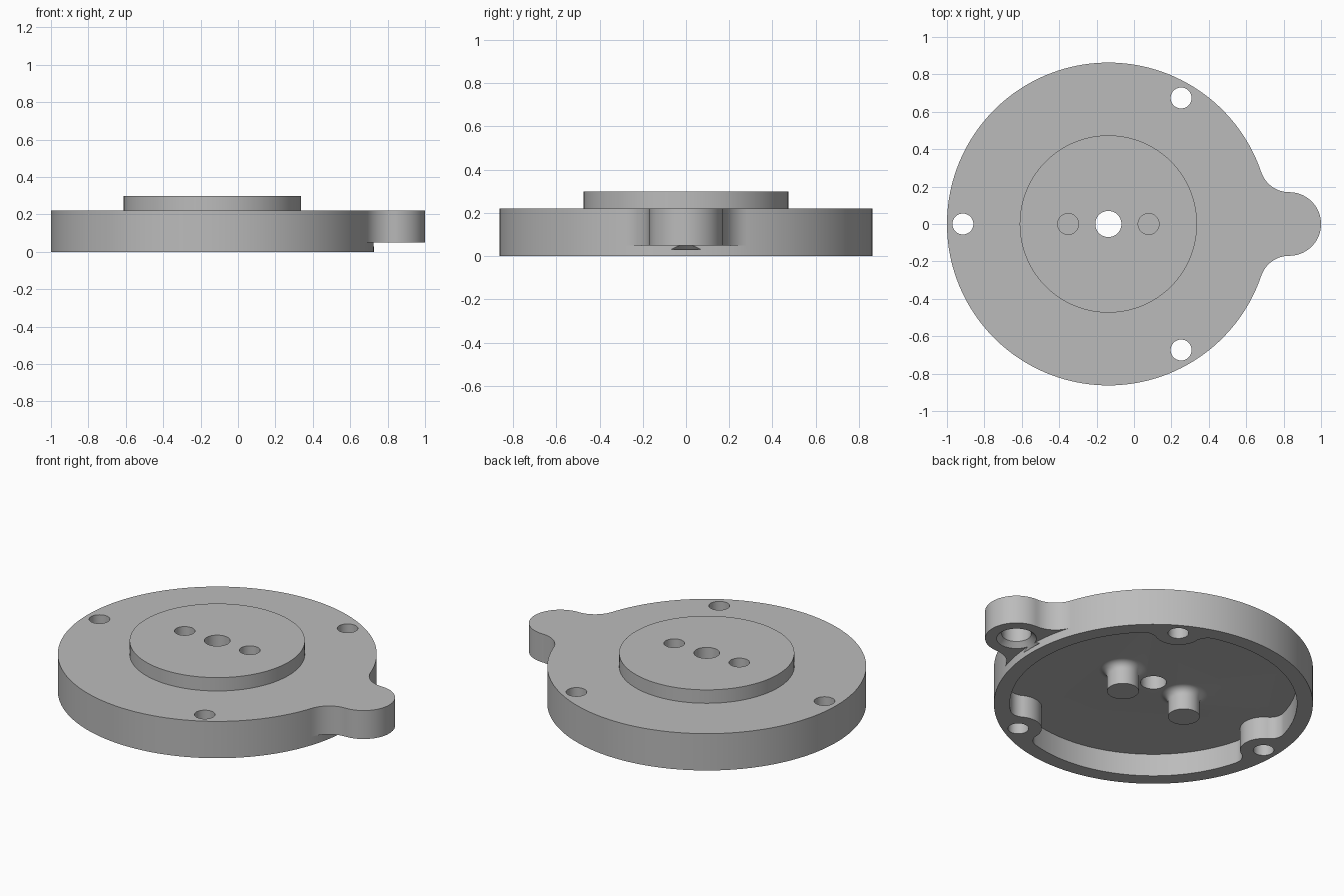
import bpy, bmesh
from math import acos, atan2, cos, sin, pi, tau

cube = bpy.data.objects.get("Cube")
if cube:
    bpy.data.objects.remove(cube, do_unlink=True)

CX = -0.137                     # axis of the round body
R, TOP, BOSS_TOP = 0.863, 0.22, 0.30
INNER, FLOOR = 0.777, 0.134     # underside recess
BOLT_RADIUS = 0.778
EAR_DIST, EAR_Z = 0.967, 0.05
PIN_OFFSET = 0.215

grey = bpy.data.materials.new("plain grey")
grey.use_nodes = True
colour = (0.5, 0.5, 0.5, 1)
grey.diffuse_color = colour
grey.node_tree.nodes["Principled BSDF"].inputs["Base Color"].default_value = colour


def polar(angle, radius=1):
    return complex(cos(angle), sin(angle)) * radius


def arc(centre, radius, a, b, n):
    return [centre + polar(a + (b - a) * i / n, radius) for i in range(n + 1)]


def finish(bm, name):
    bmesh.ops.recalc_face_normals(bm, faces=bm.faces)
    mesh = bpy.data.meshes.new(name)
    bm.to_mesh(mesh)
    bm.free()
    mesh.materials.append(grey)
    ob = bpy.data.objects.new(name, mesh)
    bpy.context.collection.objects.link(ob)
    return ob


def stack(name, rings):
    """Closed solid from a list of (outline points, z)."""
    bm = bmesh.new()
    loops = [[bm.verts.new((p.real + CX, p.imag, z)) for p in pts] for pts, z in rings]
    n = len(loops[0])
    for low, high in zip(loops, loops[1:]):
        for i in range(n):
            j = (i + 1) % n
            bm.faces.new((low[i], low[j], high[j], high[i]))
    bm.faces.new(loops[0][::-1])
    bm.faces.new(loops[-1])
    return finish(bm, name)


def lathe(name, profile, centre=0j, n=48):
    return stack(name, [(arc(centre, r, 0, tau, n)[:-1], z) for r, z in profile])


def blended_lobe(dist, fillet_dist, r, f, outside):
    """Round lobe at distance dist, joined to the big circle by fillets."""
    phi = acos((fillet_dist**2 + dist**2 - (r + f)**2) / (2 * fillet_dist * dist))
    c = polar(-phi, fillet_dist)
    beta = atan2(-c.imag, dist - c.real)
    start = pi - phi if outside else -phi
    middle = beta - pi if outside else beta + pi
    first = arc(c, f, start, beta, 14)
    lobe = arc(dist, r, middle, -middle if outside else pi - beta, 40)
    last = [p.conjugate() for p in reversed(first)]
    return first + lobe[1:-1] + last, phi


def boolean(target, tool, operation):
    mod = target.modifiers.new(operation.lower(), 'BOOLEAN')
    mod.operation, mod.solver, mod.object = operation, 'EXACT', tool
    bpy.context.view_layer.objects.active = target
    bpy.ops.object.modifier_apply(modifier=mod.name)
    bpy.data.objects.remove(tool, do_unlink=True)


# Round body with raised central boss
BOSS = 0.474
housing = lathe("housing", [(R, 0), (R, TOP), (BOSS, TOP), (BOSS, BOSS_TOP)], n=160)

# Side ear, blended into the body
EAR_FILLET = 0.158
ear_outline, _ = blended_lobe(EAR_DIST, R + EAR_FILLET, 0.17, EAR_FILLET, True)
ear_outline += [0.76 + 0.2j, 0.76 - 0.2j]
boolean(housing, stack("ear", [(ear_outline, EAR_Z), (ear_outline, TOP)]), 'UNION')

# Underside recess, leaving three screw lugs on the rim
LUG_FILLET = 0.08
lug, phi = blended_lobe(BOLT_RADIUS, INNER - LUG_FILLET, 0.127, LUG_FILLET, False)
bolt_angles = [pi / 3, pi, pi * 5 / 3]
recess = []
for t in bolt_angles:
    recess += [p * polar(t) for p in lug]
    recess += arc(0, INNER, t + phi, t + tau / 3 - phi, 44)[1:-1]
boolean(housing, stack("recess_cutter", [(recess, -0.1), (recess, FLOOR)]), 'DIFFERENCE')

# Two hollow pins with flared roots hanging from the recess floor
PIN, FLARE = 0.086, 0.044
root = arc(complex(PIN + FLARE, FLOOR - FLARE), FLARE, pi / 2, pi, 8)
pin_profile = [(PIN + FLARE, FLOOR + 0.04)] + [(p.real, p.imag) for p in root] + [(PIN, 0)]
for side in (-1, 1):
    at = complex(side * PIN_OFFSET, 0)
    boolean(housing, lathe("pin", pin_profile, at), 'UNION')
    boolean(housing, lathe("pin_hole_cutter", [(0.056, 0.06), (0.056, 0.4)], at), 'DIFFERENCE')

# Through holes: centre and three screws
boolean(housing, lathe("centre_cutter", [(0.07, -0.1), (0.07, 0.4)]), 'DIFFERENCE')
for t in bolt_angles:
    cutter = lathe("screw_cutter", [(0.056, -0.1), (0.056, 0.4)], polar(t, BOLT_RADIUS))
    boolean(housing, cutter, 'DIFFERENCE')

# Blind chamfered socket under the ear
socket = [(0.128, EAR_Z - 0.02), (0.108, EAR_Z), (0.08, EAR_Z + 0.028), (0.08, TOP - 0.04)]
boolean(housing, lathe("socket_cutter", socket, complex(EAR_DIST, 0)), 'DIFFERENCE')

# Smooth round walls, sharp rims
bpy.ops.object.select_all(action='DESELECT')
housing.select_set(True)
bpy.context.view_layer.objects.active = housing
bpy.ops.object.shade_smooth_by_angle(angle=pi / 6)
